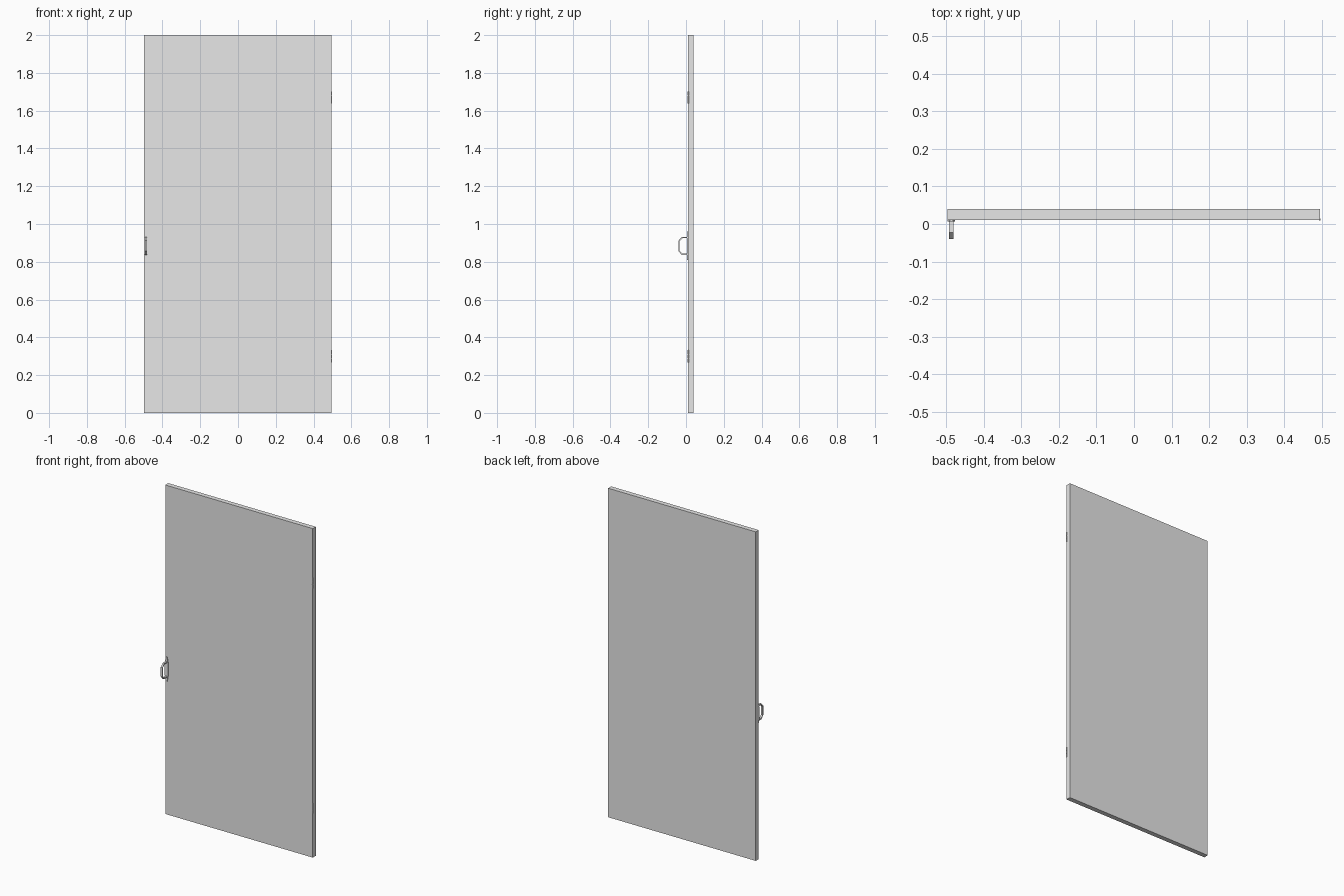
import bpy
import bmesh
from mathutils import Vector

old = bpy.data.objects.get("Cube")
if old:
    bpy.data.objects.remove(old, do_unlink=True)

grey = bpy.data.materials.new("light_grey")
grey.use_nodes = True
colour = (0.8, 0.8, 0.8, 1)
grey.diffuse_color = colour
grey.node_tree.nodes["Principled BSDF"].inputs["Base Color"].default_value = colour


def add_object(name, bm):
    bmesh.ops.recalc_face_normals(bm, faces=bm.faces)
    mesh = bpy.data.meshes.new(name)
    bm.to_mesh(mesh)
    bm.free()
    mesh.materials.append(grey)
    obj = bpy.data.objects.new(name, mesh)
    bpy.context.collection.objects.link(obj)
    return obj


def box(name, low, high):
    low, high = Vector(low), Vector(high)
    bm = bmesh.new()
    bmesh.ops.create_cube(bm, size=1)
    bmesh.ops.scale(bm, vec=high - low, verts=bm.verts)
    bmesh.ops.translate(bm, vec=(low + high) / 2, verts=bm.verts)
    return add_object(name, bm)


def prism(name, points, offset):
    bm = bmesh.new()
    face = bm.faces.new([bm.verts.new(p) for p in points])
    extruded = bmesh.ops.extrude_face_region(bm, geom=[face])["geom"]
    moved = [v for v in extruded if isinstance(v, bmesh.types.BMVert)]
    bmesh.ops.translate(bm, vec=offset, verts=moved)
    return add_object(name, bm)


# Door slab
box("door_panel", (-0.497, 0.011, 0), (0.495, 0.04, 2))

# Backing plate with tapered ends
centre_x, centre_z = -0.4865, 0.884
outline = [(-0.004, -0.075), (0.004, -0.075), (0.0105, -0.04), (0.0105, 0.04),
           (0.004, 0.075), (-0.004, 0.075), (-0.0105, 0.04), (-0.0105, -0.04)]
prism("handle_plate", [(centre_x + x, 0.006, centre_z + z) for x, z in outline],
      (0, 0.006, 0))

# Pull handle: chamfered loop, swept across its width
outer = [(0.008, 0.048), (-0.022, 0.048), (-0.04, 0.028)]
inner = [(0.008, 0.041), (-0.019, 0.041), (-0.034, 0.025)]
half = outer + [(y, -z) for y, z in reversed(outer)]
hole = inner + [(y, -z) for y, z in reversed(inner)]
prism("pull_handle", [(centre_x - 0.0055, y, centre_z + z)
                      for y, z in half + hole[::-1]], (0.011, 0, 0))

# Hinge barrels along the far front edge
for label, height in (("upper", 1.67), ("lower", 0.3)):
    for part, shift in (("bottom", -0.022), ("middle", 0), ("top", 0.022)):
        bm = bmesh.new()
        bmesh.ops.create_cone(bm, cap_ends=True, segments=12, radius1=0.003,
                              radius2=0.003, depth=0.02)
        bmesh.ops.translate(bm, vec=(0.494, 0.012, height + shift), verts=bm.verts)
        add_object(f"{label}_hinge_{part}", bm)
